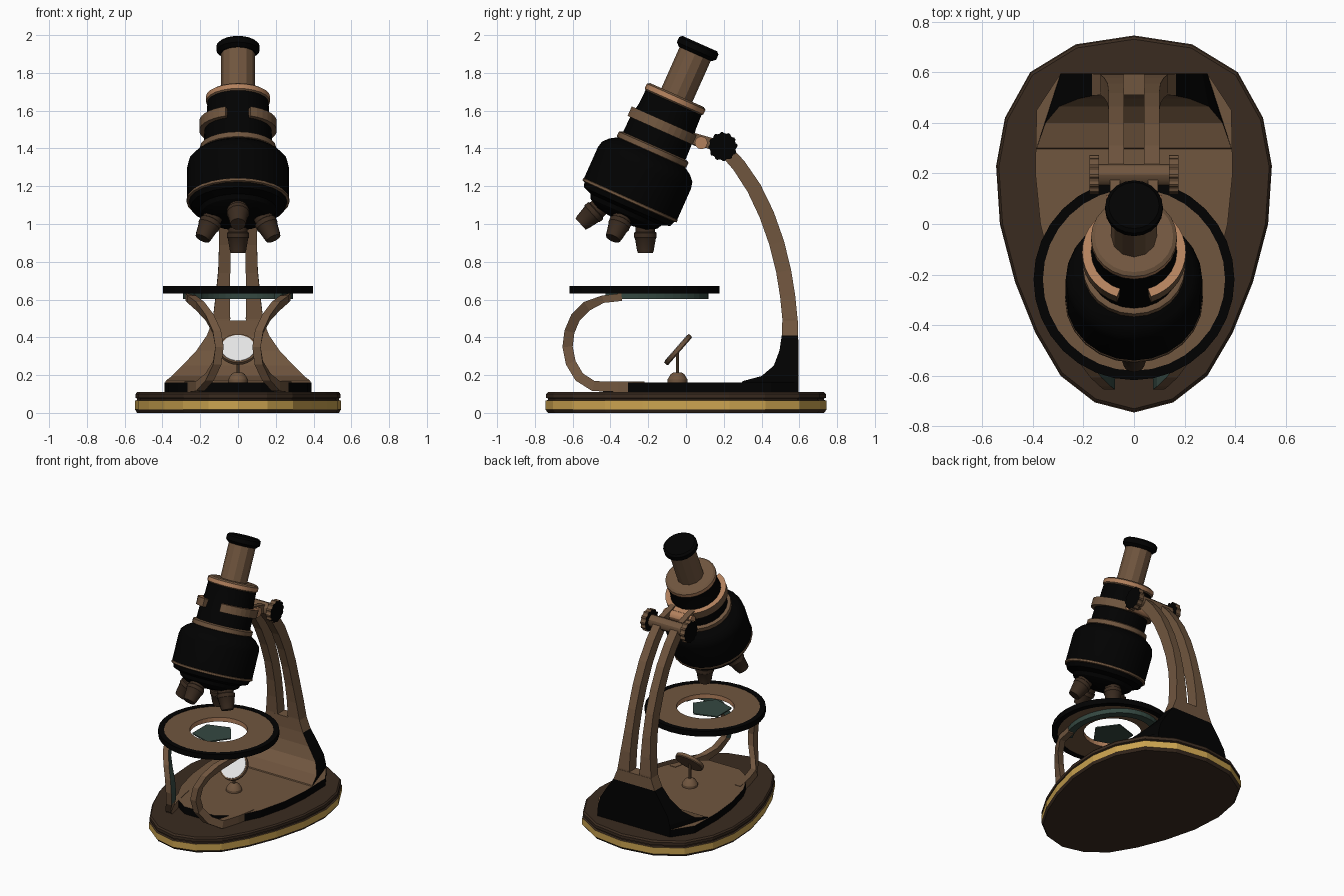
import bpy, bmesh, math
from mathutils import Matrix, Vector

if "Cube" in bpy.data.objects:
    bpy.data.objects.remove(bpy.data.objects["Cube"])


def mat(name, rgb):
    m = bpy.data.materials.new(name)
    m.diffuse_color = (*rgb, 1)
    m.use_nodes = True
    m.node_tree.nodes["Principled BSDF"].inputs["Base Color"].default_value = m.diffuse_color
    return m


TAN = mat("warm brown", (0.162, 0.092, 0.049))
DARK = mat("dark brown", (0.042, 0.024, 0.014))
BLACK = mat("black", (0.0004, 0.0004, 0.0004))
GOLD = mat("gold", (0.60, 0.37, 0.08))
COPPER = mat("copper", (0.45, 0.22, 0.11))
TEAL = mat("dark teal", (0.035, 0.065, 0.053))
WHITE = mat("mirror white", (0.85, 0.85, 0.85))


def loft(name, rings, mats, rule=None, loop=False, mtx=None, smooth=False):
    """Skin a list of equal-length point rings; cap the ends unless looped."""
    bm = bmesh.new()
    vs = [[bm.verts.new(p) for p in r] for r in rings]
    n = len(rings[0])
    for i in range(len(vs) if loop else len(vs) - 1):
        a, b = vs[i], vs[(i + 1) % len(vs)]
        for j in range(n):
            bm.faces.new((a[j], a[(j + 1) % n], b[(j + 1) % n], b[j]))
    if not loop:
        bm.faces.new(vs[0])
        bm.faces.new(vs[-1])
    bmesh.ops.recalc_face_normals(bm, faces=bm.faces)
    bm.normal_update()
    if rule:
        for f in bm.faces:
            f.material_index = rule(f.calc_center_median(), f.normal)
    if mtx:
        bm.transform(mtx)
    me = bpy.data.meshes.new(name)
    bm.to_mesh(me)
    bm.free()
    for m in mats:
        me.materials.append(m)
    ob = bpy.data.objects.new(name, me)
    bpy.context.collection.objects.link(ob)
    if smooth:
        bpy.ops.object.select_all(action='DESELECT')
        ob.select_set(True)
        bpy.context.view_layer.objects.active = ob
        bpy.ops.object.shade_smooth_by_angle(angle=math.radians(30))
    return ob


def circle(r, z, n=24):
    return [(r * math.cos(2 * math.pi * i / n), r * math.sin(2 * math.pi * i / n), z) for i in range(n)]


def lathe(name, prof, mats, n=24, mtx=None, smooth=True, rule=None):
    mats = mats if isinstance(mats, list) else [mats]
    return loft(name, [circle(r, z, n) for r, z in prof], mats, rule, mtx=mtx, smooth=smooth)


def arc(name, sec, mats, rule=None, gap=0, n=32, mtx=None):
    """Sweep an (r, z) section round z, leaving a gap (radians) at the front."""
    rings = []
    for i in range(n if gap == 0 else n + 1):
        a = -math.pi / 2 + gap / 2 + (2 * math.pi - gap) * i / n
        rings.append([(r * math.cos(a), r * math.sin(a), z) for r, z in sec])
    return loft(name, rings, mats, rule, loop=(gap == 0), mtx=mtx)


def sweep(name, pts, mats, rule=None):
    """Rectangular ribbon along (x, y, z, half width, half thickness) points."""
    rings = []
    for i, (x, y, z, w, h) in enumerate(pts):
        p, q = pts[max(i - 1, 0)], pts[min(i + 1, len(pts) - 1)]
        t = Vector((0, q[1] - p[1], q[2] - p[2])).normalized()
        k = Vector((1, 0, 0)).cross(t) * h
        c, u = Vector((x, y, z)), Vector((w, 0, 0))
        rings.append([c + u + k, c - u + k, c - u - k, c + u - k])
    return loft(name, rings, mats, rule)


def both(half):
    """Mirror a right-hand outline across x = 0."""
    return half + [(-x, y) for x, y in reversed(half) if x > 0]


# Egg-shaped base with a gold band and a thin groove
egg = both([(0, 0.745), (0.23, 0.71), (0.41, 0.60), (0.51, 0.42), (0.545, 0.23), (0.53, 0),
            (0.47, -0.23), (0.39, -0.43), (0.29, -0.60), (0.155, -0.705), (0, -0.745)])
levels = [(.98, 0), (1, .018), (1, .065), (.98, .068), (.98, .076), (.995, .08), (.995, .1), (.98, .11)]
loft("base", [[(x * s, y * s, z) for x, y in egg] for s, z in levels], [DARK, GOLD],
     lambda c, n: int(.02 < c.z < .064 and abs(n.z) < .3))

# Floor plate on the base
floor = both([(0.29, 0.595), (0.385, 0.45), (0.39, 0.2), (0.37, 0), (0.32, -0.2), (0.24, -0.36), (0.12, -0.44)])
loft("floor_plate", [[(x, y, z) for x, y in floor] for z in (.105, .162)], [BLACK, TAN],
     lambda c, n: int(n.z > .5))

# Flared foot of the arm: z, front y, back y, front half width, back half width
foot = [(.11, .26, .595, .385, .29), (.168, .30, .595, .385, .29), (.195, .40, .595, .35, .285),
        (.25, .465, .595, .295, .27), (.33, .495, .595, .22, .22), (.41, .507, .594, .165, .165),
        (.49, .51, .592, .133, .133)]
loft("arm_foot", [[(-wf, yf, z), (wf, yf, z), (wb, yb, z), (-wb, yb, z)] for z, yf, yb, wf, wb in foot],
     [BLACK, TAN], lambda c, n: int(n.y < -.2 or n.z > .8 or c.z > .42))

# Two curved arm rails
spine = [(.55, .43, .09, .045, .04), (.55, .50, .087, .046, .04), (.538, .62, .08, .038, .04),
         (.517, .75, .073, .032, .04), (.48, .90, .07, .03, .04), (.427, 1.05, .07, .03, .04),
         (.36, 1.19, .07, .03, .039), (.28, 1.31, .07, .03, .037), (.19, 1.41, .07, .03, .035)]
for side, s in (("left", -1), ("right", 1)):
    sweep(side + "_arm_rail", [(s * x, y, z, w, h) for y, z, x, w, h in spine], [TAN])

    # Curved stage leg, teal on its inner side
    leg = [(.255, -.34, .613), (.245, -.44, .602), (.20, -.525, .565), (.15, -.585, .505),
           (.112, -.617, .43), (.098, -.627, .35), (.11, -.61, .265), (.15, -.565, .19), (.20, -.49, .142),
           (.235, -.36, .138), (.26, -.22, .138)]
    sweep(side + "_stage_leg", [(s * x, y, z, .022, .027 if z < .6 else .02) for x, y, z in leg], [TAN, TEAL],
          lambda c, n: int(n.x * s < -.5 and c.z > .26))

    # Serrated hinge knob
    gear = [(r * math.cos(i * math.pi / 24), r * math.sin(i * math.pi / 24))
            for i in range(48) for r in ((.077 if i % 4 < 2 else .07),)]
    loft(side + "_hinge_knob", [[(s * x, .195 + a, 1.41 + b) for a, b in gear] for x in (.138, .176)],
         [BLACK, TAN], lambda c, n: int(abs(n.x) < .5))

    # Lug joining the clamp to the hinge
    sweep(side + "_clamp_lug", [(s * .075, y, z, .02, .03) for y, z in ((.03, 1.455), (.19, 1.41))], [TAN])

# Hinge bars
ROT_X = Matrix.Rotation(math.pi / 2, 4, 'Y')
lathe("hinge_axle", [(.042, -.138), (.042, .138)], TAN, 12, Matrix.Translation((0, .195, 1.41)) @ ROT_X)
lathe("clamp_pin", [(.034, -.11), (.034, .11)], COPPER, 12, Matrix.Translation((0, .08, 1.43)) @ ROT_X)

# Round stage with a hole
STAGE = Matrix.Translation((0, -.22, 0))
arc("stage_top", [(.19, .637), (.365, .637), (.365, .668), (.19, .668)], [TAN, COPPER],
    lambda c, n: int(abs(n.z) < .5), mtx=STAGE)
arc("stage_rim", [(.36, .633), (.397, .633), (.397, .671), (.36, .671)], [BLACK], mtx=STAGE)
arc("stage_support", [(.285, .604), (.34, .604), (.34, .637), (.285, .637)], [TEAL],
    gap=math.radians(105), mtx=STAGE @ Matrix.Diagonal((.86, 1, 1, 1)))
lathe("stage_slide", [(.14, .642), (.14, .65)], TEAL, 5, Matrix.Translation((-.02, -.25, 0)), False)

# Tilted mirror on its post
lathe("mirror_foot", [(.052, .16), (.052, .178), (.036, .205), (.02, .215)], TAN, 16, Matrix.Translation((0, -.045, 0)))
lathe("mirror_post", [(.009, .2), (.009, .33)], TAN, 8, Matrix.Translation((0, -.045, 0)))
MIR = Matrix.Translation((0, -.042, .335)) @ Matrix.Rotation(math.radians(49), 4, 'X')
lathe("mirror_back", [(.095, -.014), (.1, -.008), (.1, .012)], TAN, 24, MIR)
lathe("mirror_glass", [(.09, .01), (.09, .015)], WHITE, 24, MIR)

# Tilted optical tube; local z runs up the axis from the eyepiece top
TILT = math.radians(24)
AX = Matrix.Translation((0, .073, 1.955)) @ Matrix.Rotation(-TILT, 4, 'X')
lathe("eyepiece_cap", [(.10, 0), (.114, -.012), (.114, -.042), (.095, -.06)], BLACK, 20, AX)
lathe("eyepiece_tube", [(.09, -.05), (.09, -.32)], TAN, 12, AX, False)
lathe("tube_collar", [(.155, -.298), (.17, -.308), (.17, -.335), (.16, -.345)], [TAN, COPPER], 24, AX,
      rule=lambda c, n: int(abs(n.z) < .3))
lathe("upper_tube", [(.162, -.335), (.165, -.42), (.178, -.50), (.182, -.62)], BLACK, 24, AX)
arc("tube_clamp", [(.165, -.45), (.205, -.45), (.205, -.505), (.165, -.505)], [TAN, COPPER],
    lambda c, n: int(n.z > .5), gap=math.radians(38), mtx=AX)
lathe("tube_ring", [(.185, -.592), (.202, -.6), (.202, -.628), (.19, -.635)], TAN, 24, AX)
lathe("main_barrel", [(.192, -.628), (.235, -.655), (.262, -.685), (.27, -.72), (.27, -.90)], BLACK, 24, AX)
lathe("barrel_ring", [(.268, -.898), (.273, -.902), (.273, -.914), (.262, -.918)], TAN, 24, AX)
lathe("nosepiece", [(.262, -.914), (.25, -.945), (.205, -.962), (.195, -.985), (.15, -1.015), (.05, -1.03)],
      BLACK, 24, AX)

# Four splayed objectives round the nosepiece
for i, name in enumerate(("right", "back", "left", "front")):
    m = (AX @ Matrix.Rotation(i * math.pi / 2, 4, 'Z') @ Matrix.Translation((.13, 0, -1.0))
         @ Matrix.Rotation(-TILT, 4, 'Y'))
    lathe(name + "_objective", [(.052, .05), (.052, -.03), (.06, -.035), (.06, -.06), (.055, -.066),
                                (.045, -.125), (.04, -.142)], DARK, 14, m)
